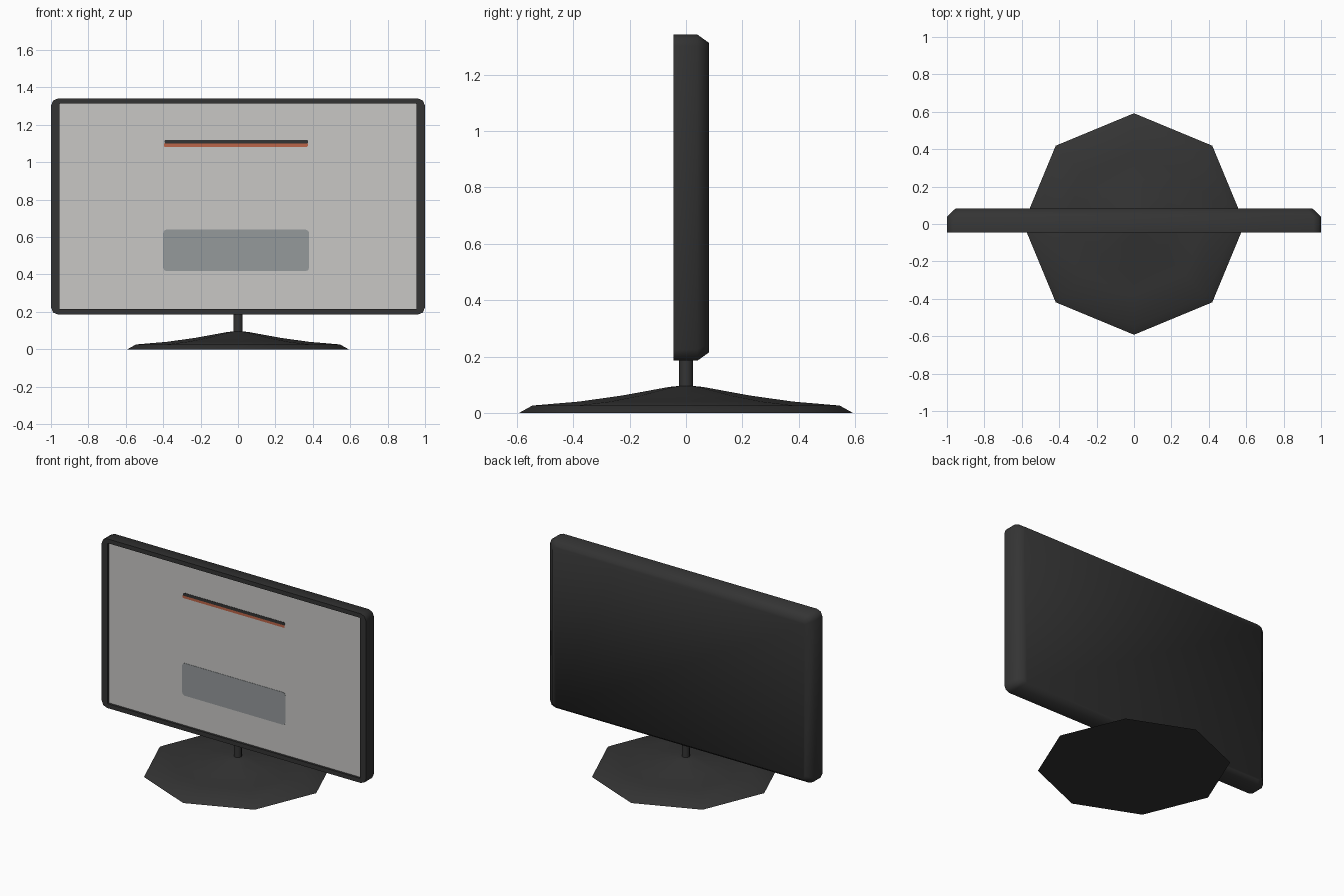
import bpy, bmesh, math

if "Cube" in bpy.data.objects:
    bpy.data.objects.remove(bpy.data.objects["Cube"])


def mat(name, rgb):
    m = bpy.data.materials.new(name)
    m.diffuse_color = (*rgb, 1)
    m.use_nodes = True
    m.node_tree.nodes["Principled BSDF"].inputs["Base Color"].default_value = m.diffuse_color
    return m


DARK = mat("dark_plastic", (0.034, 0.034, 0.034))
SCREEN = mat("screen_grey", (0.58, 0.57, 0.56))
PANEL = mat("panel_blue_grey", (0.30, 0.32, 0.33))
ORANGE = mat("burnt_orange", (0.50, 0.13, 0.065))


def rounded_rect(x0, x1, z0, z1, r, y, seg=2):
    """Counter-clockwise ring seen from the front."""
    pts = []
    for i, (cx, cz) in enumerate([(x1 - r, z1 - r), (x0 + r, z1 - r),
                                  (x0 + r, z0 + r), (x1 - r, z0 + r)]):
        for k in range(seg + 1):
            a = math.pi / 2 * (i + k / seg)
            pts.append((cx + r * math.cos(a), y, cz + r * math.sin(a)))
    return pts


def loft(name, rings, material, cap_first=True, cap_last=True, angle=50):
    """Skin a series of equal-length rings."""
    bm = bmesh.new()
    vs = [[bm.verts.new(p) for p in ring] for ring in rings]
    n = len(vs[0])
    for a, b in zip(vs, vs[1:]):
        for i in range(n):
            j = (i + 1) % n
            bm.faces.new((a[i], a[j], b[j], b[i]))
    if cap_first:
        bm.faces.new(vs[0])
    if cap_last:
        bm.faces.new(vs[-1])
    bmesh.ops.recalc_face_normals(bm, faces=bm.faces[:])
    me = bpy.data.meshes.new(name)
    bm.to_mesh(me)
    bm.free()
    me.materials.append(material)
    ob = bpy.data.objects.new(name, me)
    bpy.context.collection.objects.link(ob)
    bpy.ops.object.select_all(action='DESELECT')
    ob.select_set(True)
    bpy.context.view_layer.objects.active = ob
    bpy.ops.object.shade_smooth_by_angle(angle=math.radians(angle))
    return ob


# housing: recessed opening, bezel, sides, chamfered back
loft("housing", [
    rounded_rect(-0.955, 0.955, 0.215, 1.313, 0.003, -0.026),
    rounded_rect(-0.955, 0.955, 0.215, 1.313, 0.003, -0.045),
    rounded_rect(-1, 1, 0.185, 1.342, 0.04, -0.045),
    rounded_rect(-1, 1, 0.185, 1.342, 0.04, 0.04),
    rounded_rect(-0.955, 0.955, 0.215, 1.312, 0.03, 0.082),
], DARK, cap_first=False)


def plate(name, x0, x1, z0, z1, r, y0, y1, material):
    loft(name, [rounded_rect(x0, x1, z0, z1, r, y) for y in (y0, y1)],
         material, angle=30)


# screen and its painted details
plate("screen", -0.955, 0.955, 0.215, 1.313, 0.003, -0.030, -0.025, SCREEN)
plate("lower_panel", -0.40, 0.38, 0.418, 0.64, 0.018, -0.032, -0.029, PANEL)
plate("upper_bar", -0.393, 0.375, 1.100, 1.120, 0.008, -0.032, -0.029, DARK)
plate("accent_stripe", -0.396, 0.373, 1.083, 1.102, 0.003, -0.0315, -0.029, ORANGE)


def octagon(r, z):
    return [(r * math.cos(k * math.pi / 4), r * math.sin(k * math.pi / 4), z)
            for k in range(8)]


# flared eight-sided foot
FOOT = [(0.592, 0), (0.545, 0.026), (0.38, 0.040), (0.23, 0.061),
        (0.06, 0.092), (0.022, 0.096)]
loft("foot", [octagon(r, z) for r, z in FOOT], DARK)

# short neck between foot and housing
loft("neck", [octagon(0.025, 0.085), octagon(0.025, 0.20)], DARK)
